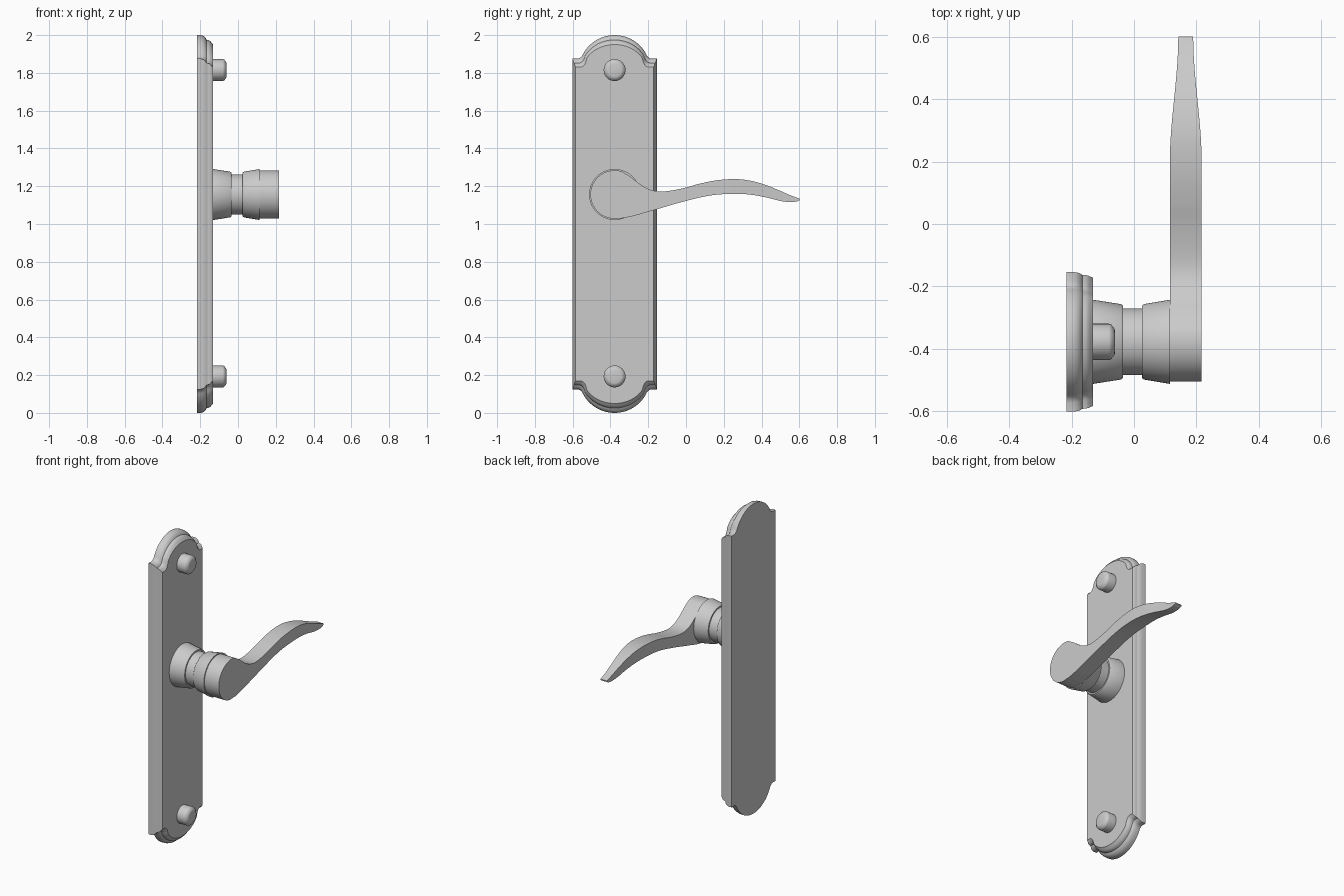
import bpy, bmesh, math
from mathutils import Vector

if "Cube" in bpy.data.objects:
    bpy.data.objects.remove(bpy.data.objects["Cube"])

CY = -0.378   # centre line of the plate
HZ = 1.156    # height of the lever axis


def loft(name, loops, angle=32):
    """Join equal-length closed loops with quads and cap both ends."""
    bm = bmesh.new()
    rings = [[bm.verts.new(p) for p in loop] for loop in loops]
    n = len(rings[0])
    for a, b in zip(rings, rings[1:]):
        for i in range(n):
            j = (i + 1) % n
            bm.faces.new((a[i], a[j], b[j], b[i]))
    bm.faces.new(rings[0])
    bm.faces.new(rings[-1])
    bmesh.ops.recalc_face_normals(bm, faces=bm.faces[:])
    me = bpy.data.meshes.new(name)
    bm.to_mesh(me)
    bm.free()
    ob = bpy.data.objects.new(name, me)
    bpy.context.collection.objects.link(ob)
    bpy.ops.object.select_all(action='DESELECT')
    ob.select_set(True)
    bpy.context.view_layer.objects.active = ob
    bpy.ops.object.shade_smooth_by_angle(angle=math.radians(angle))
    return ob


def turned(name, z, profile, n=48):
    """Part turned around an axis along x; profile is (x, radius)."""
    ang = [2 * math.pi * i / n for i in range(n)]
    return loft(name, [[(x, CY + r * math.cos(a), z + r * math.sin(a)) for a in ang]
                       for x, r in profile])


def plate_outline(x, t):
    """Shouldered outline with arched ends; t goes from outer edge to raised face."""
    w = 0.224 - 0.018 * t
    zn = 1.875 - 0.045 * t
    a, b = 0.188 - 0.022 * t, 0.185 - 0.05 * t
    arc = [(a * math.cos(s), 1.815 + b * math.sin(s))
           for s in (math.radians(28 + 62 * i / 14) for i in range(15))]
    # shoulder: short flat, then a concave curve up to the arch
    p0, p2 = Vector((w - 0.028, zn)), Vector(arc[0])
    p1 = Vector((p2.x + 0.008, zn + 0.004))
    cove = [tuple(p0 * (1 - u) ** 2 + p1 * 2 * u * (1 - u) + p2 * u * u)
            for u in (0, 0.25, 0.5, 0.75)]
    quarter = [(w, zn)] + cove + arc
    top = quarter + [(-y, z) for y, z in reversed(quarter[:-1])]
    full = top + [(y, 2 - z) for y, z in reversed(top)]
    return [(x, CY + y, z) for y, z in full]


# Back plate with moulded edge
loft("back_plate", [plate_outline(x, t) for x, t in (
    (-0.217, 0), (-0.195, 0), (-0.182, 0.1), (-0.172, 0.27), (-0.166, 0.5),
    (-0.155, 0.55), (-0.146, 0.65), (-0.14, 0.82), (-0.132, 1))])

# Two fixing screws
for label, z in (("upper", 1.815), ("lower", 0.193)):
    turned(label + "_screw", z, [(-0.14, 0.058), (-0.08, 0.058), (-0.074, 0.056),
                                 (-0.063, 0.043), (-0.061, 0.036)], 32)

# Flared rose with a narrow neck
turned("rose_and_neck", HZ, [(-0.14, 0.135), (-0.132, 0.135), (-0.042, 0.121), (-0.035, 0.116),
                             (-0.035, 0.107), (0.025, 0.107), (0.025, 0.116),
                             (0.032, 0.121), (0.115, 0.135)], 64)

# Lever stations: y, top z, bottom z
stations = [(-0.34, 1.279, 1.030), (-0.288, 1.246, 1.040), (-0.24, 1.209, 1.053),
            (-0.193, 1.183, 1.067), (-0.14, 1.172, 1.082), (-0.077, 1.177, 1.101),
            (0.0, 1.193, 1.122), (0.071, 1.213, 1.140), (0.16, 1.231, 1.155),
            (0.257, 1.238, 1.160), (0.336, 1.230, 1.156), (0.415, 1.209, 1.143),
            (0.495, 1.177, 1.123), (0.548, 1.154, 1.116), (0.585, 1.140, 1.119),
            (0.602, 1.134, 1.127)]


def smooth(pts, steps=4):
    """Catmull-Rom interpolation through the stations."""
    v = [Vector(p) for p in pts]
    v = [v[0] * 2 - v[1]] + v + [v[-1] * 2 - v[-2]]
    out = []
    for a, b, c, d in zip(v, v[1:], v[2:], v[3:]):
        for k in range(steps):
            u = k / steps
            out.append(0.5 * (2 * b + (c - a) * u + (2 * a - 5 * b + 4 * c - d) * u * u
                              + (3 * b - a - 3 * c + d) * u ** 3))
    return out + [v[-2]]


def half_width(y):
    u = max(0.0, min(1.0, (y - 0.2) / 0.4))
    return 0.051 - 0.027 * u * u * (3 - 2 * u)


# Lever: round boss running into a waved grip that tapers at the tip
R = 0.128
boss = []
for i in range(24):
    s = math.radians(3 + 98 * i / 23)
    boss.append((CY - R * math.cos(s), HZ + R * math.sin(s), HZ - R * math.sin(s)))
sections = boss + [tuple(p) for p in smooth(stations)]
loft("lever", [[(0.166 - half_width(y), y, b), (0.166 + half_width(y), y, b),
                (0.166 + half_width(y), y, t), (0.166 - half_width(y), y, t)]
               for y, t, b in sections])
